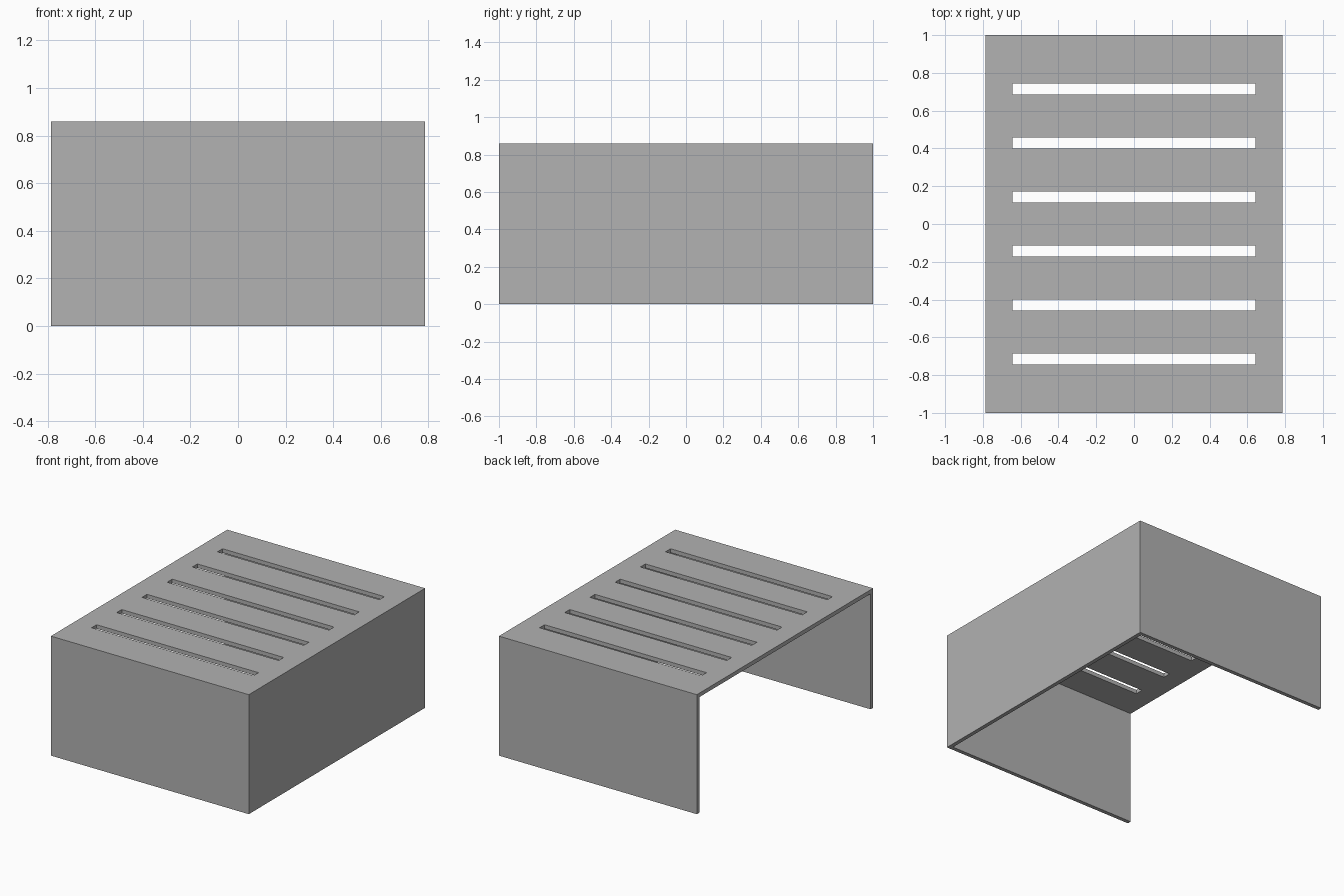
import bpy

cube = bpy.data.objects.get("Cube")
if cube:
    bpy.data.objects.remove(cube, do_unlink=True)

WIDTH, DEPTH, HEIGHT, WALL = 1.572, 2.0, 0.858, 0.0286
SLOT_LENGTH, SLOT_WIDTH, SLOT_PITCH, SLOT_COUNT = 1.286, 0.057, 2 / 7, 6

grey = bpy.data.materials.new("plain grey")
grey.use_nodes = True
colour = (0.445, 0.445, 0.445, 1)
grey.diffuse_color = colour
grey.node_tree.nodes["Principled BSDF"].inputs["Base Color"].default_value = colour


def box(name, low, high):
    """Add an axis-aligned box between two corners."""
    centre = [(a + b) / 2 for a, b in zip(low, high)]
    bpy.ops.mesh.primitive_cube_add(size=1, location=centre)
    obj = bpy.context.object
    obj.name = name
    obj.scale = [b - a for a, b in zip(low, high)]
    bpy.ops.object.transform_apply(location=True, rotation=False, scale=True)
    obj.data.materials.append(grey)
    return obj


def cut(target, cutter):
    """Subtract the cutter from the target and remove the cutter."""
    cutter.hide_render = True
    mod = target.modifiers.new("cut", 'BOOLEAN')
    mod.operation = 'DIFFERENCE'
    mod.solver = 'EXACT'
    mod.object = cutter
    bpy.context.view_layer.objects.active = target
    bpy.ops.object.modifier_apply(modifier=mod.name)
    bpy.data.objects.remove(cutter, do_unlink=True)


# Cover: top with front, back and +x walls, open below and at -x
x, y = WIDTH / 2, DEPTH / 2
cover = box("vented_cover", (-x, -y, 0), (x, y, HEIGHT))
cut(cover, box("cavity_cutter", (-x - 0.1, -y + WALL, -0.1),
               (x - WALL, y - WALL, HEIGHT - WALL)))

# Row of ventilation slots through the top
for i in range(SLOT_COUNT):
    c = (i - (SLOT_COUNT - 1) / 2) * SLOT_PITCH
    cut(cover, box("slot_cutter",
                   (-SLOT_LENGTH / 2, c - SLOT_WIDTH / 2, HEIGHT - 2 * WALL),
                   (SLOT_LENGTH / 2, c + SLOT_WIDTH / 2, HEIGHT + WALL)))
